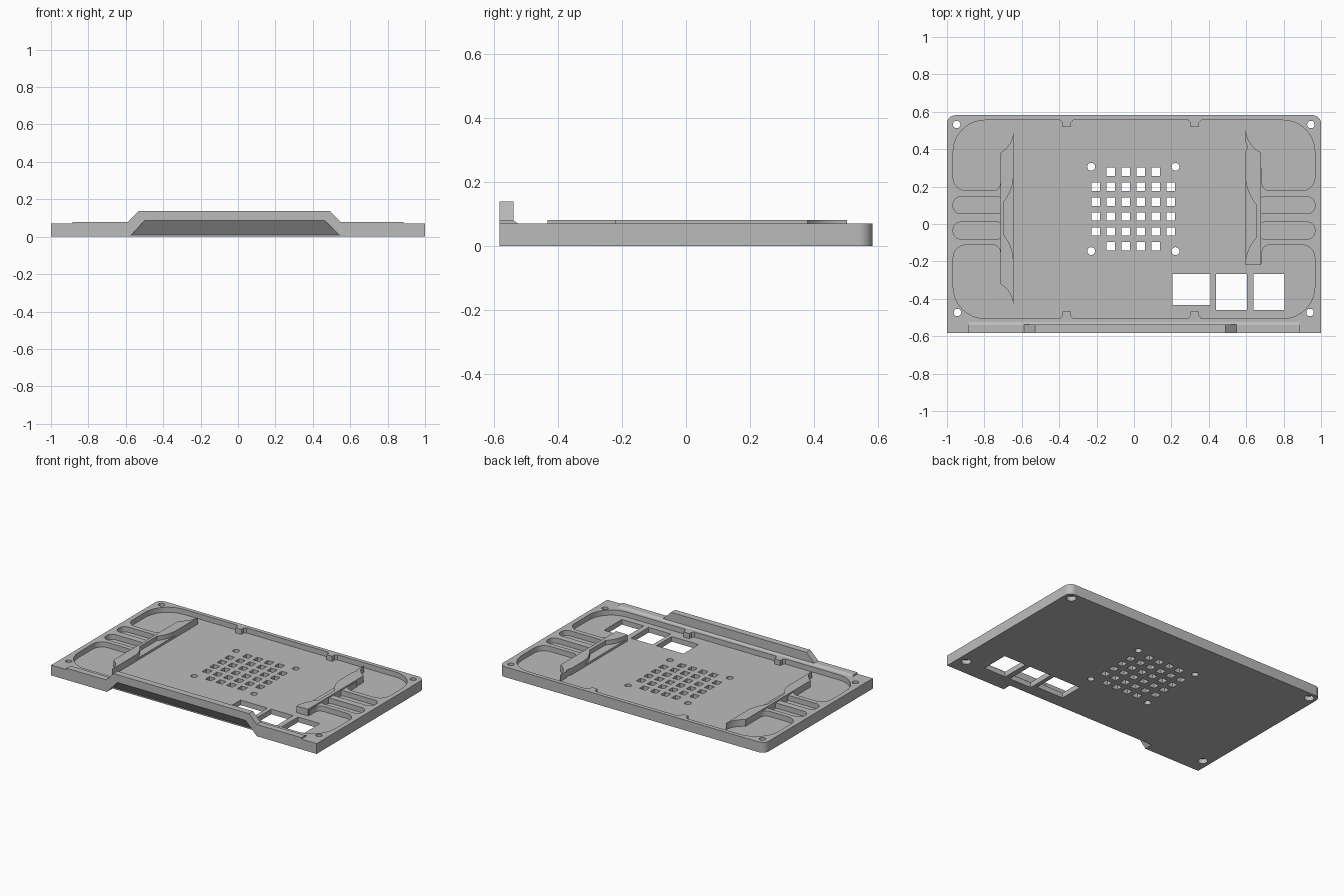
import bpy, bmesh, math
from mathutils import Vector

cube = bpy.data.objects.get("Cube")
if cube:
    bpy.data.objects.remove(cube, do_unlink=True)

grey = bpy.data.materials.new("matte grey")
grey.use_nodes = True
colour = (0.5, 0.5, 0.5, 1)
grey.diffuse_color = colour
grey.node_tree.nodes["Principled BSDF"].inputs["Base Color"].default_value = colour

TOP, FLOOR, BACK = 0.07, 0.035, 0.582


def rounded(corners, steps=8):
    """Outline from (x, y, radius) corners."""
    out = []
    n = len(corners)
    for i, (x, y, r) in enumerate(corners):
        p = Vector((x, y))
        if r == 0:
            out.append(p)
            continue
        a = (Vector(corners[i - 1][:2]) - p).normalized()
        b = (Vector(corners[(i + 1) % n][:2]) - p).normalized()
        half = a.angle(b) / 2
        start, end = p + a * r / math.tan(half), p + b * r / math.tan(half)
        centre = p + (a + b).normalized() * r / math.sin(half)
        u, v = start - centre, end - centre
        sweep = u.angle(v)
        for k in range(steps + 1):
            t = k / steps
            out.append(centre + (u * math.sin((1 - t) * sweep) + v * math.sin(t * sweep)) / math.sin(sweep))
    return out


def box_outline(x0, x1, y0, y1, r=0):
    return rounded([(x0, y0, r), (x1, y0, r), (x1, y1, r), (x0, y1, r)])


def circle(x, y, r, n=24):
    return [(x + r * math.cos(math.tau * k / n), y + r * math.sin(math.tau * k / n)) for k in range(n)]


def prism(name, outlines, lo, hi, axis="z"):
    """Extrude outlines along an axis; x uses (y, z) and y uses (x, z)."""
    place = {"z": lambda a, b, c: (a, b, c), "x": lambda a, b, c: (c, a, b),
             "y": lambda a, b, c: (a, c, b)}[axis]
    bm = bmesh.new()
    for pts in outlines:
        low = [bm.verts.new(place(a, b, lo)) for a, b in pts]
        high = [bm.verts.new(place(a, b, hi)) for a, b in pts]
        bm.faces.new(low)
        bm.faces.new(high)
        for i in range(len(pts)):
            bm.faces.new((low[i - 1], low[i], high[i], high[i - 1]))
    bmesh.ops.recalc_face_normals(bm, faces=bm.faces)
    return finish(name, bm)


def finish(name, bm):
    mesh = bpy.data.meshes.new(name)
    bm.to_mesh(mesh)
    bm.free()
    mesh.materials.append(grey)
    ob = bpy.data.objects.new(name, mesh)
    bpy.context.collection.objects.link(ob)
    return ob


def combine(target, other, operation="DIFFERENCE"):
    mod = target.modifiers.new(operation.lower(), "BOOLEAN")
    mod.operation, mod.solver, mod.object = operation, "EXACT", other
    bpy.context.view_layer.objects.active = target
    bpy.ops.object.modifier_apply(modifier=mod.name)
    bpy.data.objects.remove(other, do_unlink=True)


# Tray slab with rounded back corners
tray = prism("tray", [rounded([(-1, -BACK, 0), (1, -BACK, 0), (1, BACK, 0.045), (-1, BACK, 0.045)])], 0, TOP)

# Main recess with small flared tabs left standing on its long walls
def tab(x, wall, d):
    return [(x - 0.035, wall), (x - 0.022, wall - d * 0.015), (x - 0.022, wall - d * 0.037),
            (x + 0.022, wall - d * 0.037), (x + 0.022, wall - d * 0.015), (x + 0.035, wall)]

front, back = -0.505, 0.555
plan = [(-0.71, front)] + tab(-0.36, front, -1) + tab(0.325, front, -1) + [(0.68, front), (0.68, back)]
plan += tab(0.325, back, 1)[::-1] + tab(-0.36, back, 1)[::-1] + [(-0.71, back)]
combine(tray, prism("recess_cutter", [plan], FLOOR, 0.2))

# Corner pockets and finger pockets on both sides
for s, inner in ((-1, 0.69), (1, 0.66)):
    edge = inner + 0.025
    pockets = [
        rounded([(s * inner, back, 0), (s * 0.967, back, 0.17), (s * 0.967, 0.178, 0.07),
                 (s * edge, 0.178, 0.04), (s * edge, 0.3, 0), (s * inner, 0.3, 0)]),
        rounded([(s * inner, front, 0), (s * 0.967, front, 0.17), (s * 0.967, -0.112, 0.07),
                 (s * edge, -0.112, 0.04), (s * edge, -0.21, 0), (s * inner, -0.21, 0)]),
        box_outline(*sorted((s * 0.967, s * inner)), 0.055, 0.145, 0.04),
        box_outline(*sorted((s * 0.967, s * inner)), -0.08, 0.01, 0.04)]
    combine(tray, prism("pocket_cutter", pockets, FLOOR, 0.2))

# Front lip with chamfered back edge and raised centre
y0 = -BACK
lip = [(y0, 0.05), (y0, 0.08), (-0.54, 0.08), (-0.525, TOP), (-0.525, 0.05)]
combine(tray, prism("lip", [lip], -0.885, 0.885, "x"), "UNION")
guard = [(-0.6, 0.06), (-0.588, 0.08), (-0.53, 0.138), (0.49, 0.138), (0.548, 0.08), (0.56, 0.06)]
combine(tray, prism("guard", [guard], y0, -0.538, "y"), "UNION")

# Sloping undercut below the raised centre
bm = bmesh.new()
for y, z, x0, x1 in ((-0.6, 0.108, -0.479, 0.441), (-0.6, -0.01, -0.589, 0.559),
                     (-0.522, 0.01, -0.57, 0.54), (-0.522, -0.01, -0.589, 0.559)):
    bm.verts.new((x0, y, z))
    bm.verts.new((x1, y, z))
bmesh.ops.convex_hull(bm, input=bm.verts)
bmesh.ops.recalc_face_normals(bm, faces=bm.faces)
combine(tray, finish("undercut_cutter", bm))

# Vent grid without its corner cells, and the three windows
h = 0.0225
openings = []
for i in range(6):
    for j in range(6):
        if i in (0, 5) and j in (0, 5):
            continue
        x, y = -0.204 + i * 0.08, -0.12 + j * 0.08
        openings.append(box_outline(x - h, x + h, y - h, y + h))
openings.append(box_outline(0.207, 0.41, -0.432, -0.268))
openings += [box_outline(x, x + 0.165, -0.46, -0.268) for x in (0.438, 0.64)]

# Screw holes, with counterbores underneath the corners
openings += [circle(x, y, 0.021) for x in (-0.229, 0.222) for y in (-0.145, 0.306)]
corners = [(-0.948, 0.532), (0.946, 0.532), (-0.944, -0.473), (0.941, -0.473)]
openings += [circle(x, y, 0.02) for x, y in corners]
combine(tray, prism("opening_cutter", openings, -0.1, 0.2))
combine(tray, prism("counterbore_cutter", [circle(x, y, 0.03) for x, y in corners], -0.1, 0.03))


def arc(x0, y0, x1, y1, bulge, n=8):
    """Bowed path between two points."""
    a, b = Vector((x0, y0)), Vector((x1, y1))
    d = b - a
    side = Vector((d.y, -d.x)) * bulge
    return [a + d * k / n + side * 4 * (k / n) * (1 - k / n) for k in range(n + 1)]


# Side ribs, each hollowed by a shallow crescent
left = arc(-0.645, 0.492, -0.715, 0.38, -0.13) + arc(-0.715, -0.32, -0.645, -0.432, -0.13)
left_hollow = arc(-0.645, 0.25, -0.695, 0.12, -0.08) + arc(-0.695, -0.06, -0.645, -0.19, -0.08)
right = [(0.595, -0.22), (0.68, -0.22)] + arc(0.68, 0.38, 0.597, 0.503, -0.13)
right += [(0.595, 0.44), (0.604, 0.42), (0.604, 0.405), (0.595, 0.385)]
right_hollow = arc(0.595, -0.2, 0.656, -0.07, -0.08) + arc(0.656, 0.1, 0.595, 0.25, -0.08)
for name, outline, hollow, x in (("right_side_rib", left, left_hollow, -0.62),
                                 ("left_side_rib", right, right_hollow, 0.57)):
    rib = prism(name, [outline], FLOOR - 0.005, 0.08)
    cut = [(x, hollow[0][1])] + hollow + [(x, hollow[-1][1])]
    combine(rib, prism("hollow_cutter", [cut], 0.05, 0.2))

# Crisp edges with smooth curved walls
for ob in [o for o in bpy.context.scene.objects if o.type == "MESH"]:
    bpy.ops.object.select_all(action="DESELECT")
    ob.select_set(True)
    bpy.context.view_layer.objects.active = ob
    bpy.ops.object.shade_smooth_by_angle(angle=math.radians(30))
